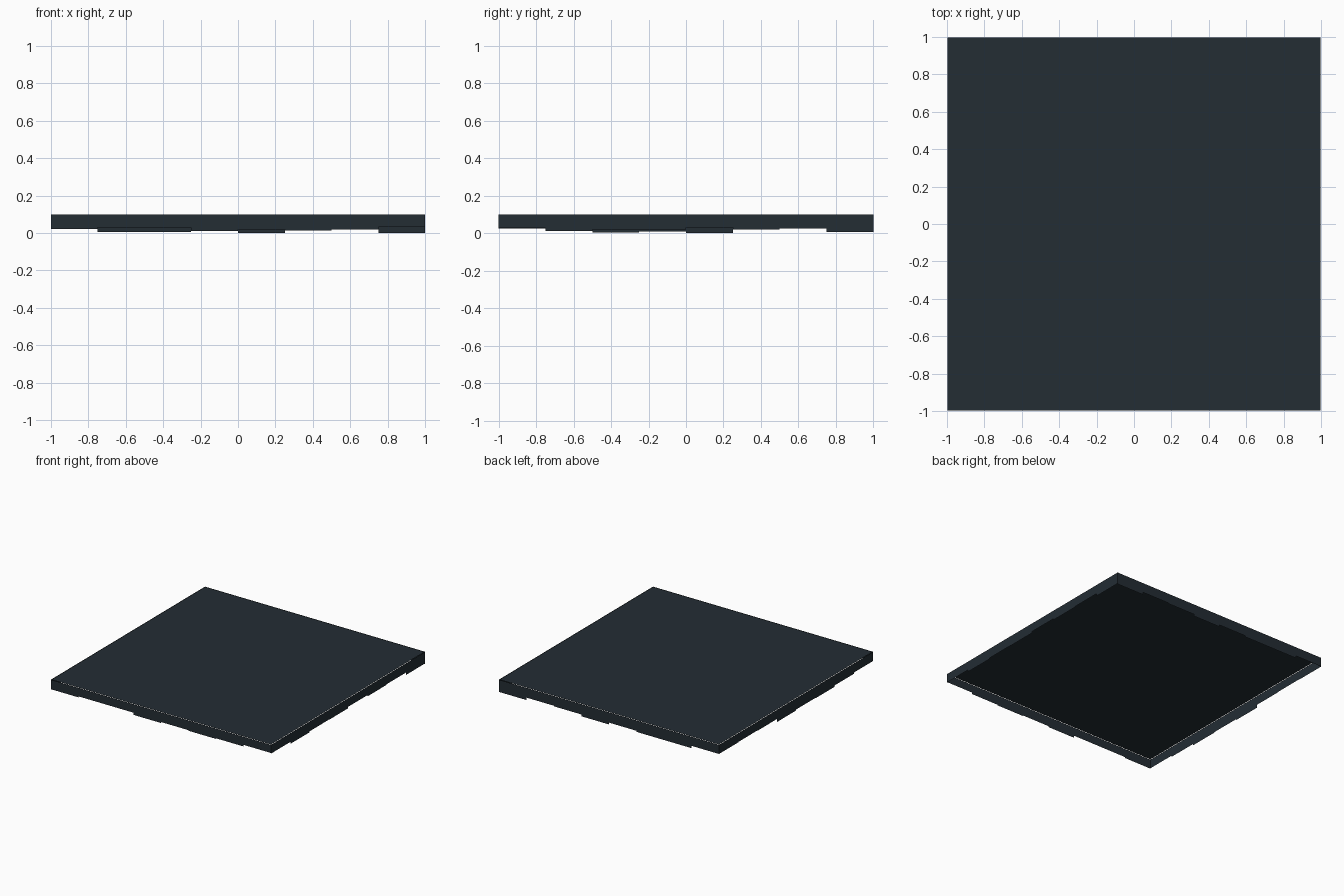
import bpy, bmesh
from mathutils import Matrix
from math import radians

if "Cube" in bpy.data.objects:
    bpy.data.objects.remove(bpy.data.objects["Cube"])

TOP = 0.10
STRIP = 0.25
GAP = 0.004

mat = bpy.data.materials.new("dark_slate")
mat.diffuse_color = (0.017, 0.026, 0.034, 1)
mat.use_nodes = True
mat.node_tree.nodes["Principled BSDF"].inputs["Base Color"].default_value = mat.diffuse_color


def finish(name, bm):
    mesh = bpy.data.meshes.new(name)
    bm.to_mesh(mesh)
    bm.free()
    mesh.materials.append(mat)
    obj = bpy.data.objects.new(name, mesh)
    bpy.context.collection.objects.link(obj)
    return obj


def skirt(name, angle, bottoms):
    """Row of thin strips hanging at uneven depths, listed left to right as seen from outside."""
    bm = bmesh.new()
    for i, low in enumerate(bottoms):
        x0 = -1 + i * STRIP
        x1 = x0 + STRIP
        corners = [(x0, low), (x1, low), (x1, TOP), (x0, TOP)]
        bm.faces.new([bm.verts.new((x, -1, z)) for x, z in corners])
    bm.transform(Matrix.Rotation(radians(angle), 4, 'Z'))
    return finish(name, bm)


# Flat top sheet, a hair smaller than the skirt around it
bm = bmesh.new()
bmesh.ops.create_grid(bm, x_segments=1, y_segments=1, size=1 - GAP)
bmesh.ops.translate(bm, verts=bm.verts, vec=(0, 0, TOP))
finish("top_sheet", bm)

# Hanging skirts on the four sides
skirt("front_skirt", 0, [0.022, 0.03, 0.03, 0.012, 0.02, 0.015, 0.02, 0.033])
skirt("right_skirt", 90, [0.028, 0.012, 0.02, 0.018, 0.03, 0.02, 0.025, 0.005])
skirt("back_skirt", 180, [0.0, 0.02, 0.015, 0.0, 0.015, 0.006, 0.006, 0.025])
skirt("left_skirt", 270, [0.025, 0.028, 0.025, 0.0, 0.008, 0.004, 0.015, 0.025])
